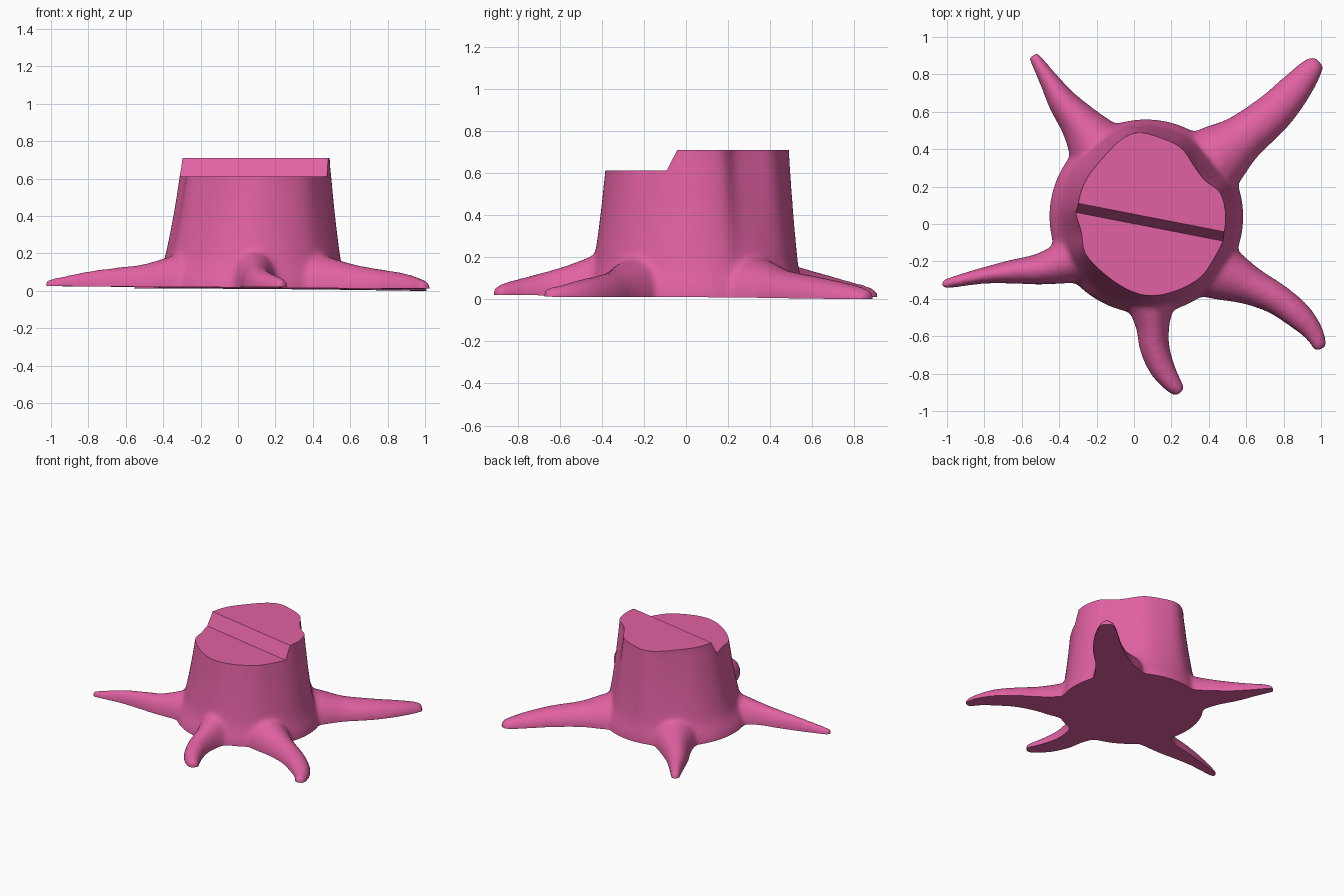
import bpy, bmesh, math
from mathutils import Vector

if "Cube" in bpy.data.objects:
    bpy.data.objects.remove(bpy.data.objects["Cube"])

# Outline of the cut top, seen from above
TOP = [(-.30, .08), (-.26, .23), (-.16, .36), (-.07, .45), (.02, .49), (.13, .465),
       (.25, .41), (.32, .31), (.38, .23), (.46, .17), (.49, .05), (.475, -.07),
       (.42, -.18), (.35, -.28), (.22, -.35), (.08, -.375), (-.05, -.33),
       (-.18, -.23), (-.255, -.14), (-.265, -.04)]
# Trunk profile: height, blend from top outline to round base
PROFILE = [(.9, 0), (.71, 0), (.6, .1), (.45, .25), (.3, .43), (.18, .6),
           (.12, .74), (.06, .92), (0, 1), (-.1, 1)]
BASE_CENTRE, BASE_RADIUS = Vector((.065, .04)), .52
# Root paths: x, y, half width, height
ROOTS = [
    [(.30, .24, .20, .22), (.45, .36, .18, .18), (.58, .46, .13, .135), (.74, .59, .11, .11),
     (.86, .72, .09, .085), (.945, .825, .065, .06), (.99, .87, .04, .04)],
    [(.32, -.17, .20, .22), (.45, -.25, .16, .18), (.62, -.33, .105, .13), (.76, -.40, .085, .105),
     (.88, -.49, .075, .085), (.96, -.58, .055, .06), (1.0, -.67, .035, .04)],
    [(.08, -.30, .16, .24), (.09, -.42, .13, .20), (.10, -.55, .09, .15), (.11, -.66, .08, .115),
     (.15, -.77, .07, .085), (.21, -.86, .05, .06), (.25, -.90, .035, .04)],
    [(-.20, -.14, .16, .21), (-.35, -.20, .12, .17), (-.50, -.24, .085, .125), (-.65, -.255, .065, .105),
     (-.80, -.275, .045, .085), (-.92, -.30, .035, .06), (-1.03, -.325, .025, .035)],
    [(-.12, .30, .18, .22), (-.20, .42, .16, .18), (-.29, .54, .11, .14), (-.38, .65, .08, .11),
     (-.45, .76, .055, .08), (-.50, .84, .04, .06), (-.54, .905, .03, .035)],
]


def floor_z(x, y):
    return .015 - .008 * (x + y)


def spline(points, steps, closed=False):
    """Catmull-Rom resampling of points of any dimension."""
    p = [Vector(q) for q in points]
    p = [p[-1]] + p + p[:2] if closed else [p[0]] + p + [p[-1]]
    out = []
    for a, b, c, d in zip(p, p[1:], p[2:], p[3:]):
        for i in range(steps):
            t = i / steps
            out.append((b * 2 + (c - a) * t + (a * 2 - b * 5 + c * 4 - d) * t * t
                        + (b * 3 - a - c * 3 + d) * t ** 3) * .5)
    return out if closed else out + [p[-1]]


def loft(bm, rings):
    """Closed tube through rings of equal size."""
    rows = [[bm.verts.new(co) for co in ring] for ring in rings]
    n = len(rows[0])
    for a, b in zip(rows, rows[1:]):
        for i in range(n):
            bm.faces.new((a[i], a[(i + 1) % n], b[(i + 1) % n], b[i]))
    bm.faces.new(rows[0][::-1])
    bm.faces.new(rows[-1])


def make_object(name, bm):
    bmesh.ops.recalc_face_normals(bm, faces=bm.faces)
    mesh = bpy.data.meshes.new(name)
    bm.to_mesh(mesh)
    bm.free()
    obj = bpy.data.objects.new(name, mesh)
    bpy.context.collection.objects.link(obj)
    return obj


# Trunk
bm = bmesh.new()
outline = spline(TOP, 4, True)
base = [BASE_CENTRE + (p - BASE_CENTRE).normalized() * BASE_RADIUS for p in outline]
loft(bm, [[(*p.lerp(q, w), z) for p, q in zip(outline, base)]
          for z, w in spline(PROFILE, 3)])

# Roots
for root in ROOTS:
    path = spline(root, 5)
    rings = []
    for i, (x, y, half, high) in enumerate(path):
        d = (path[min(i + 1, len(path) - 1)] - path[max(i - 1, 0)]).to_2d().normalized()
        ring = []
        for k in range(20):
            a = math.tau * k / 20
            s = half * math.cos(a)
            ring.append((x - d.y * s, y + d.x * s, floor_z(x, y) + high * math.sin(a)))
        rings.append(ring)
    loft(bm, rings)
stump = make_object("tree_stump", bm)

# Cutter for the stepped top
bm = bmesh.new()
steps = [(-2, .612), (0, .612), (.05, .71), (2, .71), (2, 2), (-2, 2)]
turn = math.atan2(-.15, .77)
along, across = Vector((math.cos(turn), math.sin(turn))), Vector((-math.sin(turn), math.cos(turn)))
start = Vector((.085, -.015))
loft(bm, [[(*(start + along * u + across * v), z) for v, z in steps] for u in (-2, 2)])
top_cutter = make_object("top_cutter", bm)

# Cutter for the slightly tilted underside
bm = bmesh.new()
square = [(-2, -2), (2, -2), (2, 2), (-2, 2)]
loft(bm, [[(x, y, floor_z(x, y) - drop) for x, y in square] for drop in (1, 0)])
ground_cutter = make_object("ground_cutter", bm)

# Fuse trunk and roots, soften the joins, then cut the flat faces
remesh = stump.modifiers.new("fuse", 'REMESH')
remesh.mode = 'VOXEL'
remesh.voxel_size = .014
soften = stump.modifiers.new("soften", 'SMOOTH')
soften.factor = .5
soften.iterations = 18
for cutter in (top_cutter, ground_cutter):
    cutter.hide_render = True
    cut = stump.modifiers.new("cut", 'BOOLEAN')
    cut.operation = 'DIFFERENCE'
    cut.solver = 'EXACT'
    cut.object = cutter

bpy.ops.object.select_all(action='DESELECT')
stump.select_set(True)
bpy.context.view_layer.objects.active = stump
for m in list(stump.modifiers):
    bpy.ops.object.modifier_apply(modifier=m.name)
for cutter in (top_cutter, ground_cutter):
    bpy.data.objects.remove(cutter)
bpy.ops.object.shade_smooth_by_angle(angle=math.radians(35))

# Pink finish
pink = bpy.data.materials.new("pink")
pink.diffuse_color = (.75, .12, .36, 1)
pink.use_nodes = True
pink.node_tree.nodes["Principled BSDF"].inputs["Base Color"].default_value = pink.diffuse_color
stump.data.materials.clear()
stump.data.materials.append(pink)
